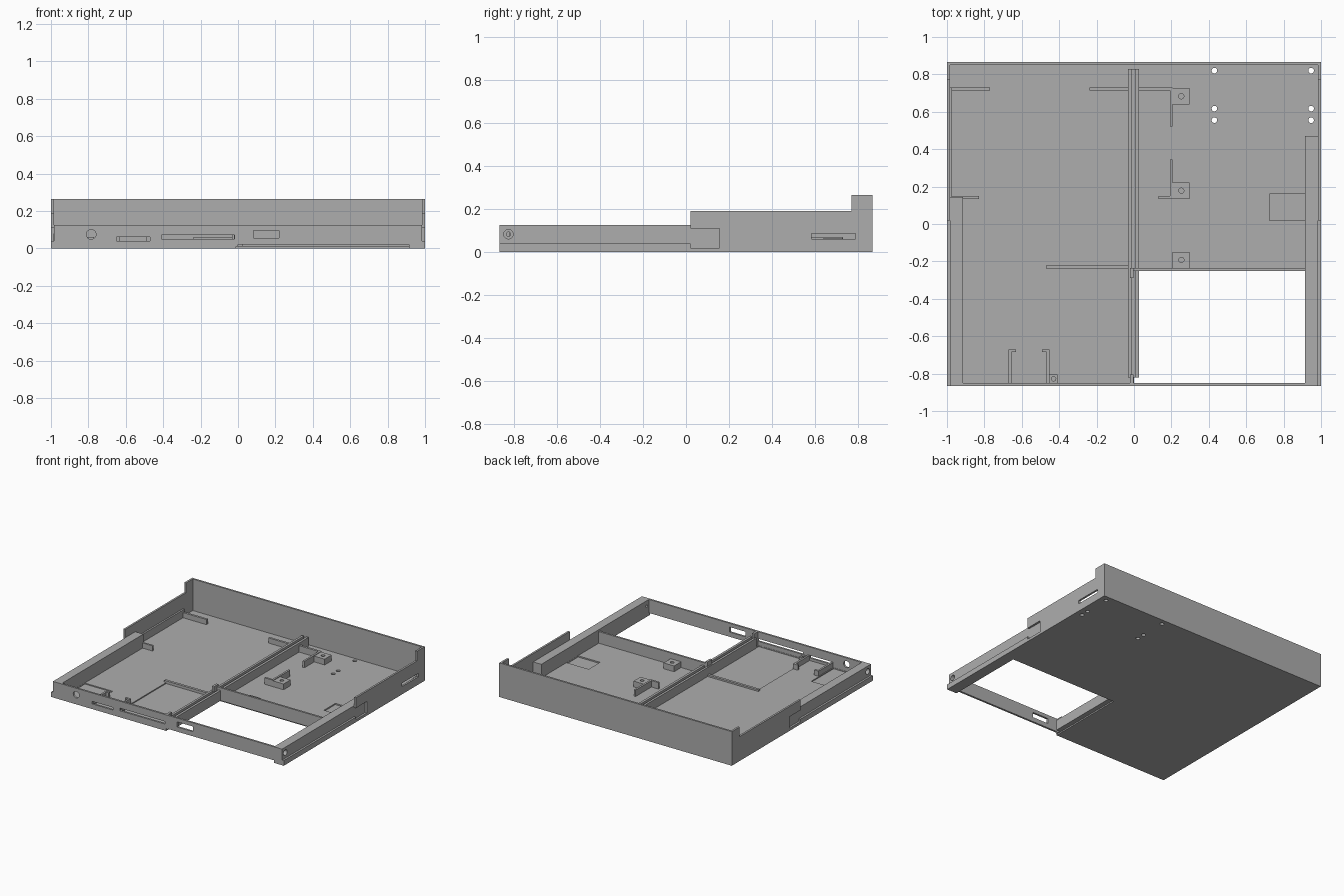
import bpy, bmesh, math
from mathutils import Matrix, Vector

if "Cube" in bpy.data.objects:
    bpy.data.objects.remove(bpy.data.objects["Cube"])

grey = bpy.data.materials.new("mid grey plastic")
grey.diffuse_color = (0.42, 0.42, 0.42, 1)
grey.use_nodes = True
grey.node_tree.nodes["Principled BSDF"].inputs["Base Color"].default_value = grey.diffuse_color


def finish(name, bm):
    mesh = bpy.data.meshes.new(name)
    bmesh.ops.recalc_face_normals(bm, faces=bm.faces)
    bm.to_mesh(mesh)
    bm.free()
    mesh.materials.append(grey)
    ob = bpy.data.objects.new(name, mesh)
    bpy.context.collection.objects.link(ob)
    return ob


def box(name, x0, x1, y0, y1, z0, z1):
    bm = bmesh.new()
    bmesh.ops.create_cube(bm, size=1)
    for v in bm.verts:
        v.co = ((x0 + x1) / 2 + v.co.x * (x1 - x0),
                (y0 + y1) / 2 + v.co.y * (y1 - y0),
                (z0 + z1) / 2 + v.co.z * (z1 - z0))
    return finish(name, bm)


def rod(name, centre, r, length, axis="Z", sides=16):
    bm = bmesh.new()
    rot = {"X": Matrix.Rotation(math.pi / 2, 4, "Y"),
           "Y": Matrix.Rotation(math.pi / 2, 4, "X"), "Z": Matrix.Identity(4)}[axis]
    bmesh.ops.create_cone(bm, cap_ends=True, segments=sides, radius1=r, radius2=r,
                          depth=length, matrix=Matrix.Translation(Vector(centre)) @ rot)
    return finish(name, bm)


def prism_x(name, x0, x1, profile):
    """Extrude a (y, z) outline between two x positions."""
    bm = bmesh.new()
    face = bm.faces.new([bm.verts.new((x0, y, z)) for y, z in profile])
    ext = bmesh.ops.extrude_face_region(bm, geom=[face])
    bmesh.ops.translate(bm, vec=(x1 - x0, 0, 0),
                        verts=[g for g in ext["geom"] if isinstance(g, bmesh.types.BMVert)])
    return finish(name, bm)


def cut(ob, cutters):
    """Subtract the cutters, bake the result and discard the cutters."""
    for c in cutters:
        m = ob.modifiers.new("cut", "BOOLEAN")
        m.operation, m.solver, m.object = "DIFFERENCE", "EXACT", c
    dg = bpy.context.evaluated_depsgraph_get()
    dg.update()
    baked = bpy.data.meshes.new_from_object(ob.evaluated_get(dg))
    ob.modifiers.clear()
    ob.data = baked
    for c in cutters:
        bpy.data.objects.remove(c)


F = 0.02          # floor top
Y = 0.866         # half depth
T = 0.015         # wall thickness

# floor with large opening, shallow pockets and screw holes
floor = box("floor", -0.99, 0.99, -Y + 0.005, Y - 0.005, 0, F)
cuts = [box("opening", 0, 0.915, -0.9, -0.25, -0.1, 0.1),
        box("under_step", -0.012, 0.92, -0.9, -0.24, -0.1, 0.01),
        box("side_pocket", 0.725, 0.914, 0.02, 0.16, 0.01, 0.1),
        box("corner_pocket", -0.914, -0.675, -0.849, -0.575, 0.012, 0.1),
        box("bay_pocket", -0.45, -0.03, -0.849, -0.24, 0.012, 0.1)]
cuts += [rod("hole", (x, y, 0), 0.015, 0.2) for x in (0.43, 0.947) for y in (0.82, 0.617, 0.555)]
cut(floor, cuts)

# front wall with port openings
front = box("front_wall", -0.985, 0.985, -Y, -Y + T, 0, 0.125)
cut(front, [rod("port", (-0.785, -Y, 0.075), 0.026, 0.1, "Y"),
            box("slot", -0.65, -0.47, -0.9, -0.8, 0.04, 0.06),
            box("slot", -0.41, -0.02, -0.9, -0.8, 0.051, 0.071),
            box("slot", 0.083, 0.22, -0.9, -0.8, 0.056, 0.096),
            box("under_step", -0.012, 0.92, -0.9, -0.8, -0.1, 0.02)])

# back wall
box("back_wall", -1, 1, Y - T, Y, 0, 0.265)

# side walls, lower lips and thick rails
for s, side, rail_end in ((-1, "left", 0.145), (1, "right", 0.47)):
    def sx(a, b):
        return (min(s * a, s * b), max(s * a, s * b))
    wall = prism_x(side + "_wall", *sx(0.985, 1),
                   [(0.02, 0), (Y, 0), (Y, 0.265), (0.77, 0.265), (0.77, 0.19), (0.02, 0.19)])
    wall_cuts = [box("latch", *sx(0.95, 1.1), 0.0, 0.155, 0.02, 0.11)]
    if s > 0:
        wall_cuts.append(box("vent", 0.9, 1.1, 0.583, 0.787, 0.06, 0.087))
    cut(wall, wall_cuts)
    box(side + "_lip", *sx(0.98, 1), -Y, 0.02, 0, 0.04)
    rail = box(side + "_rail", *sx(0.915, 0.985), -Y, rail_end, 0, 0.125)
    cut(rail, [rod("screw", (s * 0.98, -0.825, 0.083), 0.022, 0.06, "X"),
               rod("screw", (s * 0.95, -0.825, 0.083), 0.01, 0.3, "X")])

# centre guide: twin ribs with a channel between them
for name, x0, x1 in (("left", -0.032, -0.014), ("right", 0.007, 0.026)):
    box("centre_rib_" + name, x0, x1, -0.822, 0.83, 0.01, 0.09)
box("centre_channel", -0.016, 0.01, -0.822, 0.83, 0.01, 0.03)
box("centre_front_post", -0.022, -0.004, -0.852, -0.805, F, 0.125)
box("centre_post", -0.022, -0.004, -0.29, -0.235, F, 0.125)

# divider behind the opening
box("opening_divider", -0.022, 0.918, -0.25, -0.235, 0.01, 0.11)

# retaining tabs around the left bay
box("left_liner", -0.987, -0.972, 0.135, 0.73, F, 0.08)
box("left_tab_rear", -0.985, -0.77, 0.713, 0.73, F, 0.06)
box("left_tab_front", -0.985, -0.83, 0.135, 0.15, F, 0.06)
box("rear_tab", -0.237, -0.03, 0.713, 0.73, F, 0.06)

# corner brackets in the right bay
box("rear_bracket_arm", 0.025, 0.207, 0.713, 0.73, F, 0.07)
box("rear_bracket_leg", 0.192, 0.207, 0.52, 0.73, F, 0.07)
box("mid_bracket_arm", 0.132, 0.207, 0.135, 0.15, F, 0.07)
box("mid_bracket_leg", 0.192, 0.207, 0.135, 0.345, F, 0.07)

# screw blocks
for i, y in enumerate((-0.192, 0.178, 0.683)):
    b = box(f"screw_block_{i}", 0.207, 0.297, y - 0.043, y + 0.043, 0.01, 0.065)
    cut(b, [rod("screw", (0.253, y, 0.07), 0.014, 0.08)])

# bay rib and small front brackets
box("bay_rib", -0.468, -0.03, -0.24, -0.22, 0.01, 0.033)
for name, x, tab0, tab1 in (("left", -0.67, -0.67, -0.632), ("right", -0.467, -0.493, -0.452)):
    box(f"front_bracket_{name}_leg", x, x + 0.015, -0.852, -0.67, 0.01, 0.06)
    box(f"front_bracket_{name}_tab", tab0, tab1, -0.685, -0.67, 0.01, 0.06)
post = box("front_screw_post", -0.452, -0.408, -0.852, -0.805, 0.01, 0.05)
cut(post, [rod("screw", (-0.43, -0.828, 0.03), 0.012, 0.2)])
